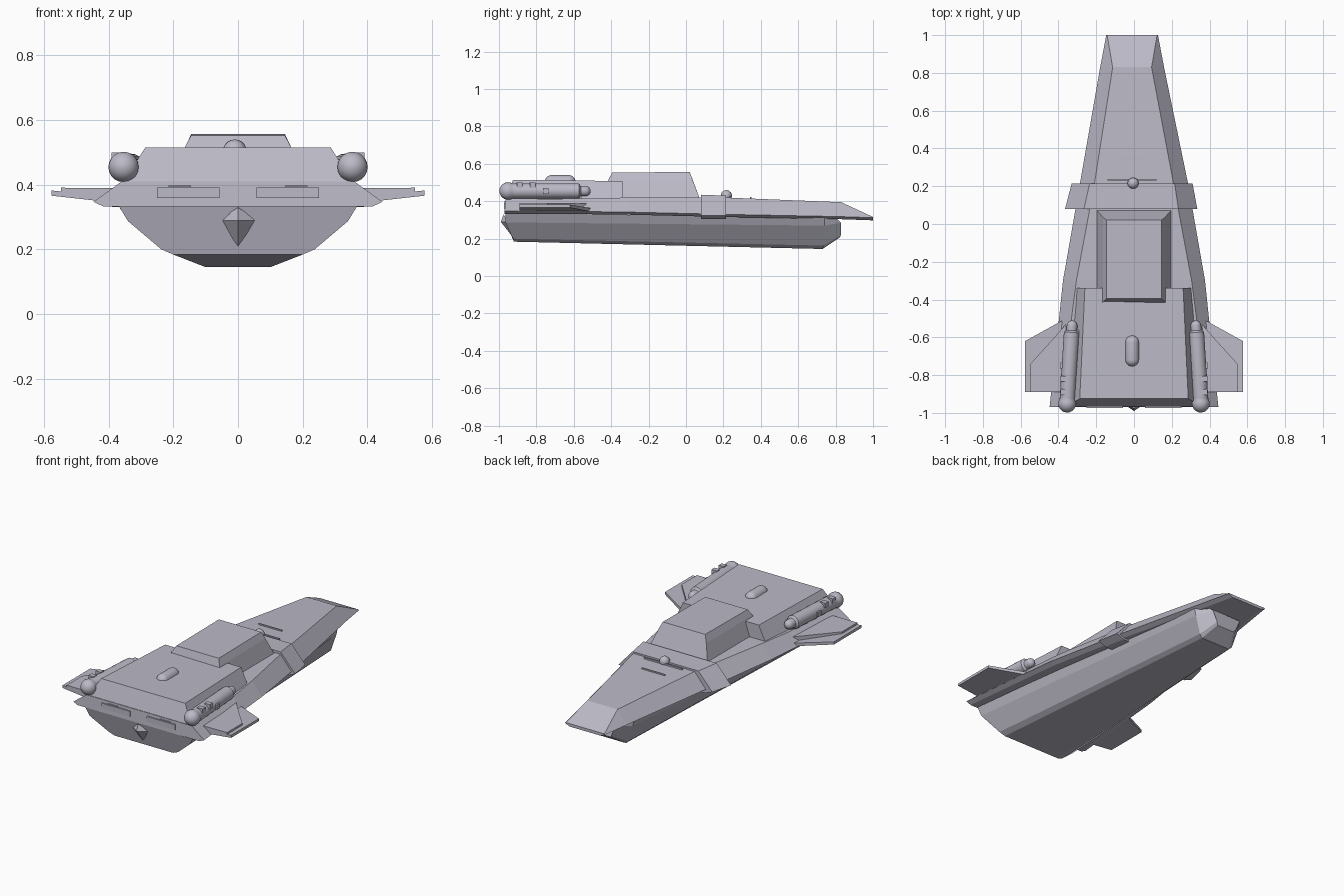
import bpy, bmesh, math
from mathutils import Vector

cube = bpy.data.objects.get("Cube")
if cube:
    bpy.data.objects.remove(cube)

grey = bpy.data.materials.new("pale_hull_grey")
grey.use_nodes = True
colour = (0.50, 0.49, 0.57, 1)
grey.diffuse_color = colour
grey.node_tree.nodes["Principled BSDF"].inputs["Base Color"].default_value = colour


def finish(name, bm, smooth=False):
    bmesh.ops.remove_doubles(bm, verts=bm.verts, dist=0.0001)
    bmesh.ops.recalc_face_normals(bm, faces=bm.faces)
    mesh = bpy.data.meshes.new(name)
    bm.to_mesh(mesh)
    bm.free()
    mesh.materials.append(grey)
    ob = bpy.data.objects.new(name, mesh)
    bpy.context.collection.objects.link(ob)
    if smooth:
        bpy.ops.object.select_all(action='DESELECT')
        ob.select_set(True)
        bpy.context.view_layer.objects.active = ob
        bpy.ops.object.shade_smooth_by_angle(angle=math.radians(40))
    return ob


def skin(name, rings, smooth=False):
    """Join equal closed rings of points and cap both ends."""
    bm = bmesh.new()
    loops = [[bm.verts.new(p) for p in ring] for ring in rings]
    n = len(loops[0])
    for a, b in zip(loops, loops[1:]):
        for i in range(n):
            j = (i + 1) % n
            bm.faces.new((a[i], a[j], b[j], b[i]))
    bm.faces.new(loops[0])
    bm.faces.new(loops[-1])
    return finish(name, bm, smooth)


def hull(name, stations):
    """Each station: centre x, then half-section points (half width, y, z)."""
    rings = []
    for cx, half in stations:
        rings.append([(cx + w, y, z) for w, y, z in half]
                     + [(cx - w, y, z) for w, y, z in reversed(half)])
    return skin(name, rings)


def lathe(name, start, end, profile, sides=20):
    """Turn (radius, distance) points about the line from start to end."""
    start = Vector(start)
    axis = (Vector(end) - start).normalized()
    u = axis.cross(Vector((0, 0, 1))).normalized()
    v = axis.cross(u)
    angles = [math.tau * i / sides for i in range(sides)]
    rings = [[start + axis * t + u * r * math.cos(a) + v * r * math.sin(a)
              for a in angles] for r, t in profile]
    return skin(name, rings, True)


def dome(radius, centre, begin, stop, steps=7):
    """Arc of a round end, in degrees from the start of the axis."""
    arc = [math.radians(begin + (stop - begin) * i / steps) for i in range(steps + 1)]
    return [(radius * max(math.sin(a), 0.02), centre - radius * math.cos(a)) for a in arc]


def box(name, centre, size, turn=0):
    ring = [(-1, -1), (1, -1), (1, 1), (-1, 1)]
    c, s = math.cos(turn), math.sin(turn)
    rings = []
    for k in (-1, 1):
        pts = [(x * size[0] / 2, y * size[1] / 2) for x, y in ring]
        rings.append([(centre[0] + x * c - y * s, centre[1] + x * s + y * c,
                       centre[2] + k * size[2] / 2) for x, y in pts])
    return skin(name, rings)


# Upper hull: rim underside, rim edge, deck edge
upper = []
for cx, y, rim, rim_z, deck, deck_y, deck_z in [
        (0, -0.97, 0.447, 0.347, 0.36, -0.965, 0.41),
        (0, -0.53, 0.40, 0.345, 0.335, -0.53, 0.415),
        (0, -0.30, 0.376, 0.342, 0.305, -0.30, 0.42),
        (0, 0.21, 0.287, 0.33, 0.21, 0.21, 0.42),
        (-0.01, 0.83, 0.169, 0.318, 0.103, 0.83, 0.395),
        (-0.01, 1.0, 0.137, 0.312, 0.132, 1.0, 0.316)]:
    upper.append((cx, [(rim - 0.03, y, rim_z - 0.014), (rim, y, rim_z),
                       (deck, deck_y, deck_z)]))
hull("upper_hull", upper)

# Keel hull, deep at the stern and tapering to the bow
hull("lower_hull", [
    (0, [(0.20, -0.92, 0.184), (0.237, -0.925, 0.20), (0.34, -0.965, 0.287), (0.37, -0.965, 0.336)]),
    (0, [(0.10, 0.73, 0.145), (0.12, 0.735, 0.163), (0.155, 0.74, 0.27), (0.165, 0.74, 0.315)]),
    (0, [(0.06, 0.82, 0.205), (0.07, 0.83, 0.22), (0.10, 0.83, 0.285), (0.11, 0.80, 0.312)])])

# Pointed wedge on the stern
bm = bmesh.new()
wedge = [bm.verts.new(p) for p in [(0, -0.975, 0.33), (0.06, -0.95, 0.29), (0, -0.92, 0.20),
                                   (-0.06, -0.95, 0.29), (0, -0.99, 0.29)]]
for i in range(4):
    bm.faces.new((wedge[i], wedge[(i + 1) % 4], wedge[4]))
bm.faces.new(wedge[:4])
finish("stern_wedge", bm)

# Raised engine deck and the cabin in front of it
hull("engine_deck", [
    (0, [(0.36, -0.965, 0.40), (0.287, -0.925, 0.515)]),
    (0, [(0.31, -0.34, 0.40), (0.26, -0.34, 0.508)])])
hull("cabin", [
    (0, [(0.20, -0.44, 0.41), (0.165, -0.415, 0.515), (0.145, -0.395, 0.553)]),
    (0, [(0.20, 0.075, 0.41), (0.163, 0.035, 0.515), (0.145, 0.02, 0.557)])])

# Saddle band wrapped over the hull
hull("saddle_band", [
    (-0.015, [(0.30, 0.08, 0.305), (0.35, 0.08, 0.325), (0.25, 0.08, 0.435)]),
    (-0.01, [(0.27, 0.215, 0.305), (0.32, 0.215, 0.325), (0.225, 0.215, 0.43)])])

# Roof capsule and small deck dome
lathe("roof_capsule", (-0.01, -0.755, 0.503), (-0.01, -0.59, 0.503),
      dome(0.037, 0.037, 0, 90) + dome(0.037, 0.128, 90, 180))
lathe("deck_dome", (-0.005, 0.215, 0.40), (-0.005, 0.216, 0.44),
      dome(0.03, 0.03, 0, 180))

# Thin deck strips and stern panels
box("deck_strip", (-0.02, 0.345, 0.416), (0.16, 0.008, 0.012))
box("band_strip", (-0.01, 0.235, 0.422), (0.26, 0.008, 0.012))
for side, label in ((1, "left"), (-1, "right")):
    box(label + "_stern_panel", (side * 0.154, -0.968, 0.375), (0.193, 0.012, 0.033))
    box(label + "_stern_slot", (side * 0.18, -0.966, 0.395), (0.07, 0.012, 0.005))

    # Two-layer fin: broad lower plate and smaller upper plate
    for part, outline, low, high in (
            ("fin", [(0.36, -0.50), (0.577, -0.62), (0.577, -0.89), (0.36, -0.89)],
             (0.342, 0.366), (0.362, 0.382)),
            ("fin_cover", [(0.36, -0.53), (0.43, -0.61), (0.548, -0.74), (0.548, -0.89), (0.36, -0.89)],
             (0.36, 0.372), (0.389, 0.391))):
        rings = []
        for root_z, tip_z in (low, high):
            rings.append([(side * x, y, root_z + (tip_z - root_z) * (x - 0.36) / 0.217)
                          for x, y in outline])
        skin(label + "_" + part, rings)

    # Engine pod: round stern end, tapered barrel, small round tip
    pod = dome(0.047, 0.047, 0, 120) + [(0.041, 0.075), (0.041, 0.425), (0.028, 0.435)]
    lathe(label + "_pod", (side * 0.357, -0.998, 0.455), (side * 0.326, -0.51, 0.455),
          pod + dome(0.028, 0.46, 90, 180))
    box(label + "_pod_mount", (side * 0.31, -0.74, 0.44), (0.06, 0.36, 0.05), side * 0.06)
    for y, z in ((-0.75, 0.455), (-0.82, 0.485), (-0.89, 0.485)):
        box(label + "_pod_clip", (side * 0.372, y, z), (0.036, 0.03, 0.03), side * 0.06)
